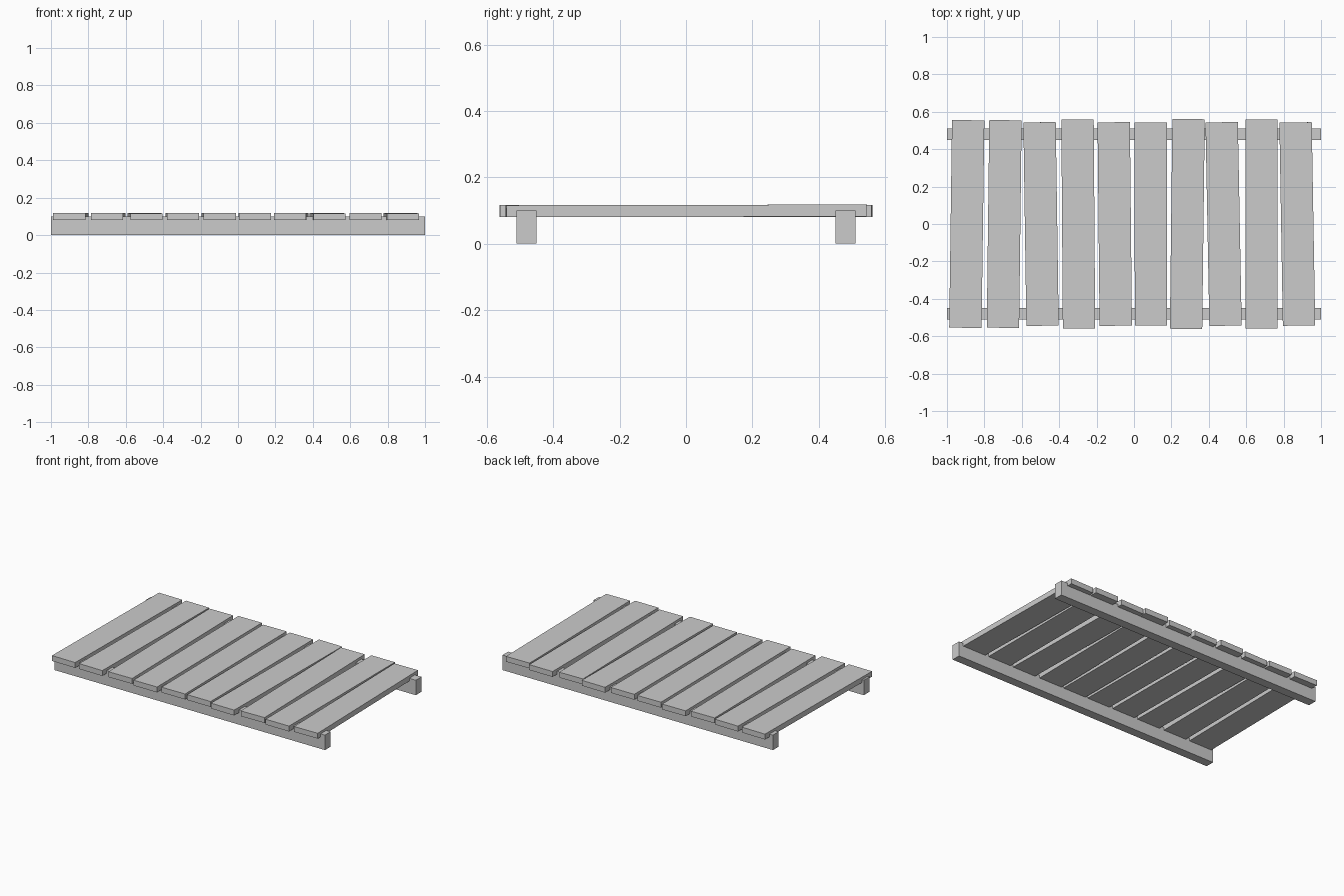
import bpy


def box(name, size, loc, rot=(0, 0, 0)):
    bpy.ops.mesh.primitive_cube_add(size=1, location=loc, rotation=rot)
    ob = bpy.context.object
    ob.name = name
    ob.scale = size
    return ob


# two long support rails
for name, side in (("front_rail", -1), ("back_rail", 1)):
    box(name, (2.0, 0.06, 0.10), (0, side * 0.48, 0.05))

# slightly crooked planks: centre x, length, turn about z, tilt about x
planks = [
    (-0.894, 1.110, -0.0134, 0.000),
    (-0.694, 1.110, -0.0120, 0.000),
    (-0.497, 1.088, 0.0146, 0.002),
    (-0.298, 1.118, 0.0070, 0.000),
    (-0.103, 1.088, 0.0100, 0.000),
    (0.090, 1.086, 0.0020, 0.000),
    (0.285, 1.122, -0.0120, 0.000),
    (0.479, 1.088, 0.0190, 0.002),
    (0.682, 1.118, 0.0000, 0.000),
    (0.873, 1.086, 0.0170, 0.002),
]
for i, (x, length, turn, tilt) in enumerate(planks, 1):
    box(f"plank_{i}", (0.173, length, 0.036), (x, 0, 0.099), (tilt, 0, turn))
